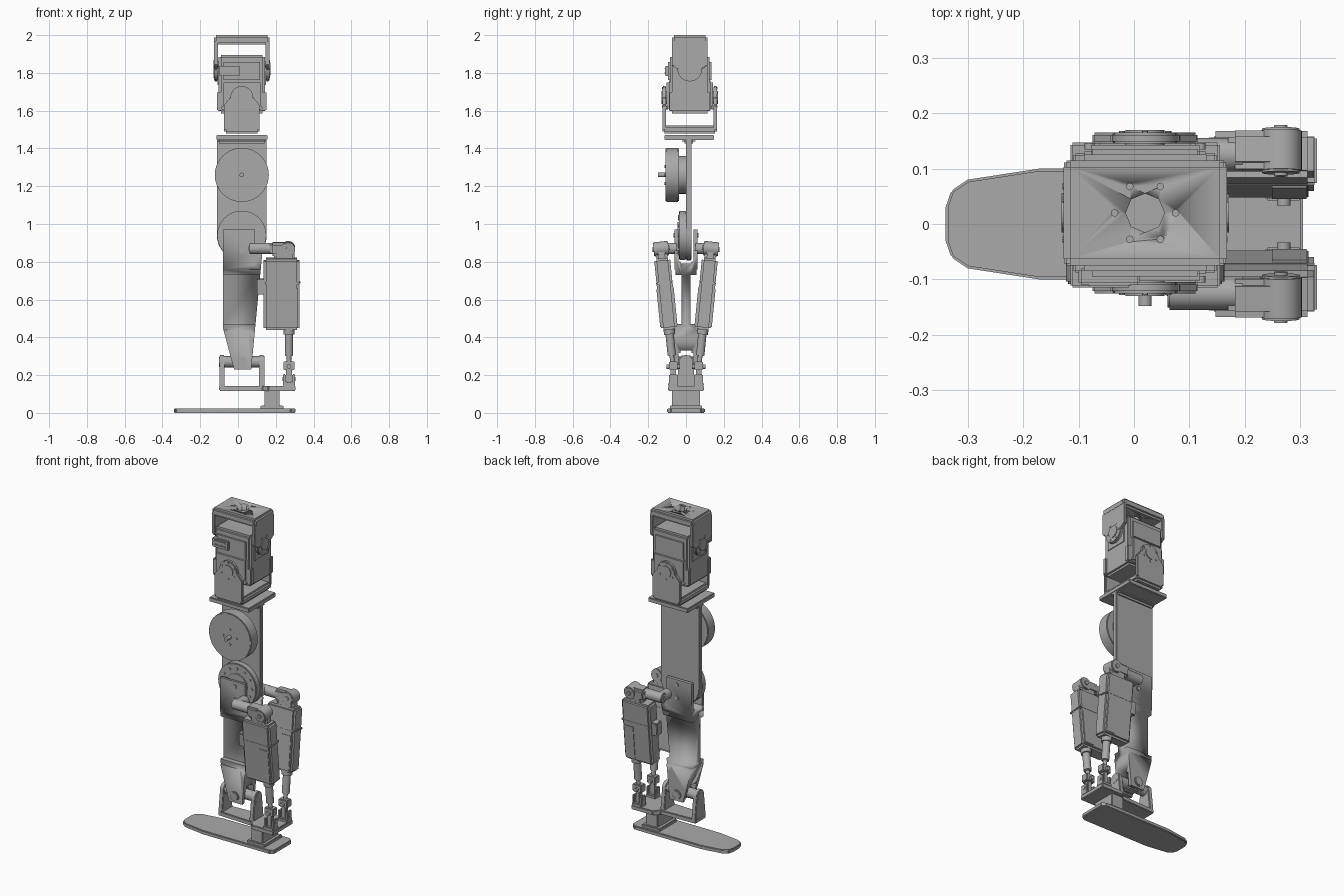
import bpy, bmesh, math
from mathutils import Matrix, Vector

if "Cube" in bpy.data.objects:
    bpy.data.objects.remove(bpy.data.objects["Cube"])

grey = bpy.data.materials.new("machined grey")
grey.use_nodes = True
grey.diffuse_color = (.4, .4, .4, 1)
grey.node_tree.nodes["Principled BSDF"].inputs["Base Color"].default_value = grey.diffuse_color

# Joint heights, the offset of the leg axis, and the sheet thickness
ANKLE, KNEE, MOTOR, ROLL, PITCH = .27, .94, 1.26, 1.67, 1.82
MID = .02
SHEET = .02
EDGE = .004
SOFT = .012
X_AXIS, Y_AXIS, Z_AXIS = range(3)
SIDES = (-1, 1)


def finish(name, bm, bevel):
    """Round the sharp edges, then turn the mesh into a shaded object."""
    bmesh.ops.recalc_face_normals(bm, faces=bm.faces)
    if bevel:
        sharp = [edge for edge in bm.edges if edge.calc_face_angle(0) > .6]
        bmesh.ops.bevel(bm, geom=sharp, offset=bevel, segments=2,
                        affect='EDGES', clamp_overlap=True)
    mesh = bpy.data.meshes.new(name)
    bm.to_mesh(mesh)
    bm.free()
    mesh.materials.append(grey)
    part = bpy.data.objects.new(name, mesh)
    bpy.context.collection.objects.link(part)
    bpy.ops.object.select_all(action='DESELECT')
    part.select_set(True)
    bpy.context.view_layer.objects.active = part
    bpy.ops.object.shade_smooth_by_angle(angle=math.radians(32))
    return part


def block(name, centre, size, bevel=EDGE):
    bm = bmesh.new()
    bmesh.ops.create_cube(bm, size=1)
    bm.transform(Matrix.Translation(centre) @ Matrix.Diagonal((*size, 1)))
    return finish(name, bm, bevel)


def rod(name, centre, axis, radius, length, bevel=0, sides=32):
    """Cylinder centred on a point and running along an axis."""
    bm = bmesh.new()
    bmesh.ops.create_cone(bm, cap_ends=True, segments=sides, radius1=radius,
                          radius2=radius, depth=length)
    direction = Vector.Fill(3)
    direction[axis] = 1
    turn = direction.to_track_quat('Z', 'Y').to_matrix().to_4x4()
    bm.transform(Matrix.Translation(centre) @ turn)
    return finish(name, bm, bevel)


def plate(name, outline, axis, middle, thickness, bevel=EDGE):
    """Flat outline, given thickness evenly about a middle plane."""
    bm = bmesh.new()
    corners = []
    for point in outline:
        corner = list(point)
        corner.insert(axis, middle - thickness / 2)
        corners.append(bm.verts.new(corner))
    face = bm.faces.new(corners)
    grown = bmesh.ops.extrude_face_region(bm, geom=[face])["geom"]
    shift = Vector.Fill(3)
    shift[axis] = thickness
    moved = [item for item in grown if isinstance(item, bmesh.types.BMVert)]
    bmesh.ops.translate(bm, vec=shift, verts=moved)
    return finish(name, bm, bevel)


def mirrored(half):
    """Close a half outline by reflecting its second coordinate."""
    return half + [(along, -across) for along, across in reversed(half)]


def tab(middle, width, base, tip, radius, shoulder):
    """Outline with a square base, straight shoulders and a round tip."""
    left, right = middle - width / 2, middle + width / 2
    up = math.copysign(1, tip - base)
    steps = 16
    turns = [math.pi * step / steps for step in range(steps + 1)]
    tip_arc = [(middle + radius * math.cos(turn), tip + up * radius * math.sin(turn))
               for turn in turns]
    return [(left, base), (right, base), (right, shoulder), *tip_arc, (left, shoulder)]


def cut(part, tool):
    modifier = part.modifiers.new("cut", 'BOOLEAN')
    modifier.object, modifier.solver = tool, 'EXACT'
    bpy.context.view_layer.objects.active = part
    bpy.ops.object.modifier_apply(modifier=modifier.name)
    bpy.data.objects.remove(tool)


def ring(centre, axis, radius, count):
    """Points spread evenly around an axis."""
    points = []
    for index in range(count):
        turn = math.tau * index / count
        point = Vector(centre)
        point[(axis + 1) % 3] += radius * math.cos(turn)
        point[(axis + 2) % 3] += radius * math.sin(turn)
        points.append(point)
    return points


def bolts(name, centre, axis, spread, count, radius=.008):
    for point in ring(centre, axis, spread, count):
        rod(name, point, axis, radius, SOFT, sides=10)


# Foot: tapered sole, post and ankle plate
sole = [(.305, .08), (.28, .1), (-.17, .1), (-.3, .08), (-.33, .06), (-.34, .03)]
plate("foot_plate", mirrored(sole), Z_AXIS, SOFT, 2 * SOFT)
block("foot_post", (.18, 0, .07), (.08, .15, .1))
block("foot_post_flange", (.18, 0, .03), (.12, .17, SHEET))
base = [(.305, .095), (.16, .095), (.13, .06), (-.1, .05)]
plate("ankle_plate", mirrored(base), Z_AXIS, .13, .027)

# Ankle joint: two ears, crossing shafts and a hub
for side in SIDES:
    ear = tab(0, .1, .13, ANKLE, .036, .15)
    plate("ankle_ear", ear, X_AXIS, MID + side * .105, .028)
rod("ankle_roll_shaft", (MID, 0, ANKLE), X_AXIS, .03, .24, EDGE)
rod("ankle_pitch_shaft", (MID, 0, ANKLE), Y_AXIS, .028, .14, EDGE)
block("ankle_cross", (MID, 0, ANKLE), (.08, .07, .07), SOFT)

# Shin: slab hollowed by a large round sweep, side pockets and fork slots
outline = [(-.08, .97), (.09, .97), (.09, .86), (.13, .86), (.07, .23), (-.02, .23),
           (-.04, .3), (-.08, .45)]
shin = plate("shin", outline, Y_AXIS, 0, .12, 0)
cut(shin, rod("sweep_cutter", (.43, 0, .58), Y_AXIS, .4, 1, sides=96))
for side in SIDES:
    cut(shin, block("pocket_cutter", (0, side * .125, .6), (1, .2, .32), .03))
for height in (KNEE, ANKLE - .04):
    cut(shin, block("fork_cutter", (0, 0, height), (1, .08, .3 if height == KNEE else .2), SOFT))
bolts("shin_bolt", (MID, .06, .9), Y_AXIS, .04, 2)
for side in SIDES:
    for height in (.86, KNEE):
        rod("shin_bolt", (MID, side * .06, height), Y_AXIS, SOFT, SOFT)

# Knee disc with a bolt circle
rod("knee_disc", (MID, -.018, KNEE), Y_AXIS, .13, .04, EDGE, sides=48)
rod("knee_hub", (MID, -.025, KNEE), Y_AXIS, .07, .04)
bolts("knee_bolt", (MID, -.037, KNEE), Y_AXIS, .1, 12)

# Thigh plate and its top flange with a thickened root
thigh = tab(MID, .264, 1.45, KNEE, .132, KNEE + .01)
plate("thigh_plate", thigh, Y_AXIS, .015, .03)
block("thigh_flange", (MID, .016, 1.458), (.27, .262, .027))
block("thigh_flange_root", (MID, .015, 1.44), (.264, .07, .03), SOFT)

# Thigh motor
rod("motor_mount", (MID, -.02, MOTOR), Y_AXIS, .1, .04)
rod("motor_drum", (MID, -.073, MOTOR), Y_AXIS, .143, .07, EDGE, sides=56)
rod("motor_axle", (MID, -.12, MOTOR), Y_AXIS, SOFT, .056)
bolts("motor_bolt", (MID, -.107, MOTOR), Y_AXIS, .045, 4)

# Hip brackets: one opens upwards, the other downwards and is drilled on top
block("lower_bracket_base", (MID, MID, 1.5), (.19, .29, .044), SOFT)
top = block("upper_bracket_top", (MID, MID, 1.975), (.295, .19, .05), SOFT)
cut(top, rod("hole_cutter", (MID, MID, 2), Z_AXIS, .035, 1, sides=8))
for point in ring((MID, MID, 2), Z_AXIS, .055, 6):
    cut(top, rod("hole_cutter", point, Z_AXIS, .006, 1, sides=8))
lower_arm = tab(MID, .19, 1.5, ROLL, .06, 1.63)
upper_arm = tab(MID, .19, 1.97, PITCH, .065, 1.84)
for side in SIDES:
    lower_face, upper_face = MID + side * .135, MID + side * .136
    plate("lower_bracket_arm", lower_arm, Y_AXIS, lower_face, SHEET)
    plate("upper_bracket_arm", upper_arm, X_AXIS, upper_face, SHEET)
    # Horns and bolt circles on both joint axes
    rod("servo_roll_horn", (MID, lower_face, ROLL), Y_AXIS, .035, .03, sides=24)
    bolts("roll_horn_bolt", (MID, lower_face + side * .007, ROLL), Y_AXIS, .048, 6, .006)
    rod("servo_pitch_horn", (upper_face, MID, PITCH), X_AXIS, .035, .03, sides=24)
    bolts("pitch_horn_bolt", (upper_face + side * .007, MID, PITCH), X_AXIS, .048, 6, .006)
    for end in SIDES:
        block("servo_edge_tab", (MID + side * .115, MID + end * .095, 1.65), (.03, .025, .1))
        rod("servo_screw", (MID + end * .1, MID + side * .12, 1.615), Y_AXIS, .009, SOFT)

# Two-axis hip servo
block("servo_body", (MID, MID, 1.74), (.245, .21, .31), SOFT)
block("servo_lower_case", (MID, MID, 1.68), (.22, .245, .16), SOFT)
block("servo_side_case", (MID, MID, 1.8), (.255, .16, .15), SOFT)
block("servo_front_case", (MID, MID, 1.81), (.215, .23, .12), SOFT)
block("servo_socket", (-.045, -.095, 1.81), (.11, .03, .055))
for height in (1.8, 1.825):
    block("socket_rib", (-.045, -.105, height), (.08, SHEET, SOFT))

# Calf actuators: built upright, then leaned outwards
for side in SIDES:
    y = side * .108
    upright = [
        block("actuator_case", (.23, y, .63), (.19, .085, .38), SOFT),
        block("actuator_plug", (.12, y, .67), (.04, .05, .08)),
        block("actuator_panel", (.28, y, .56), (.07, .092, .21)),
        block("actuator_band", (.235, y, .69), (.19, .088, SOFT)),
        block("actuator_neck", (.245, y, .83), (.11, .06, .07), SOFT),
        rod("actuator_knuckle", (.265, y, KNEE - .07), Y_AXIS, .038, .08, EDGE),
        block("knuckle_block", (.22, y, KNEE - .07), (.1, .07, .07), SOFT),
        rod("knuckle_pin", (.265, y, KNEE - .07), Y_AXIS, SOFT, .092),
        rod("piston_collar", (.27, y, .43), Z_AXIS, .03, .03),
        rod("piston", (.27, y, .37), Z_AXIS, .022, .14, EDGE),
        rod("piston_stud", (.27, y, .28), Z_AXIS, SOFT, .06),
    ]
    pivot = Matrix.Translation((0, y, .63))
    lean = pivot @ Matrix.Rotation(-side * .1, 4, 'X') @ pivot.inverted()
    for part in upright:
        part.data.transform(lean)
    # Lug joining the shin to the actuator
    rod("lug_arm", (.13, side * .125, .87), X_AXIS, .03, .14, EDGE)
    rod("lug_post", (.085, side * .09, .87), Y_AXIS, .03, .08, EDGE)
    # Rod end held between clevis cheeks
    y = side * .068
    block("rod_end", (ANKLE, y, .25), (.06, .044, .046))
    block("rod_tongue", (ANKLE, y, .2), (.03, .028, .08))
    rod("rod_cross_pin", (ANKLE, y, .245), Y_AXIS, SOFT, .07)
    rod("clevis_pin", (ANKLE, y, .18), X_AXIS, .01, .07)
    block("clevis_base", (ANKLE, y, .15), (.066, .052, SHEET))
    for end in SIDES:
        block("clevis_cheek", (ANKLE + end * .025, y, .175), (.016, .044, .06))
